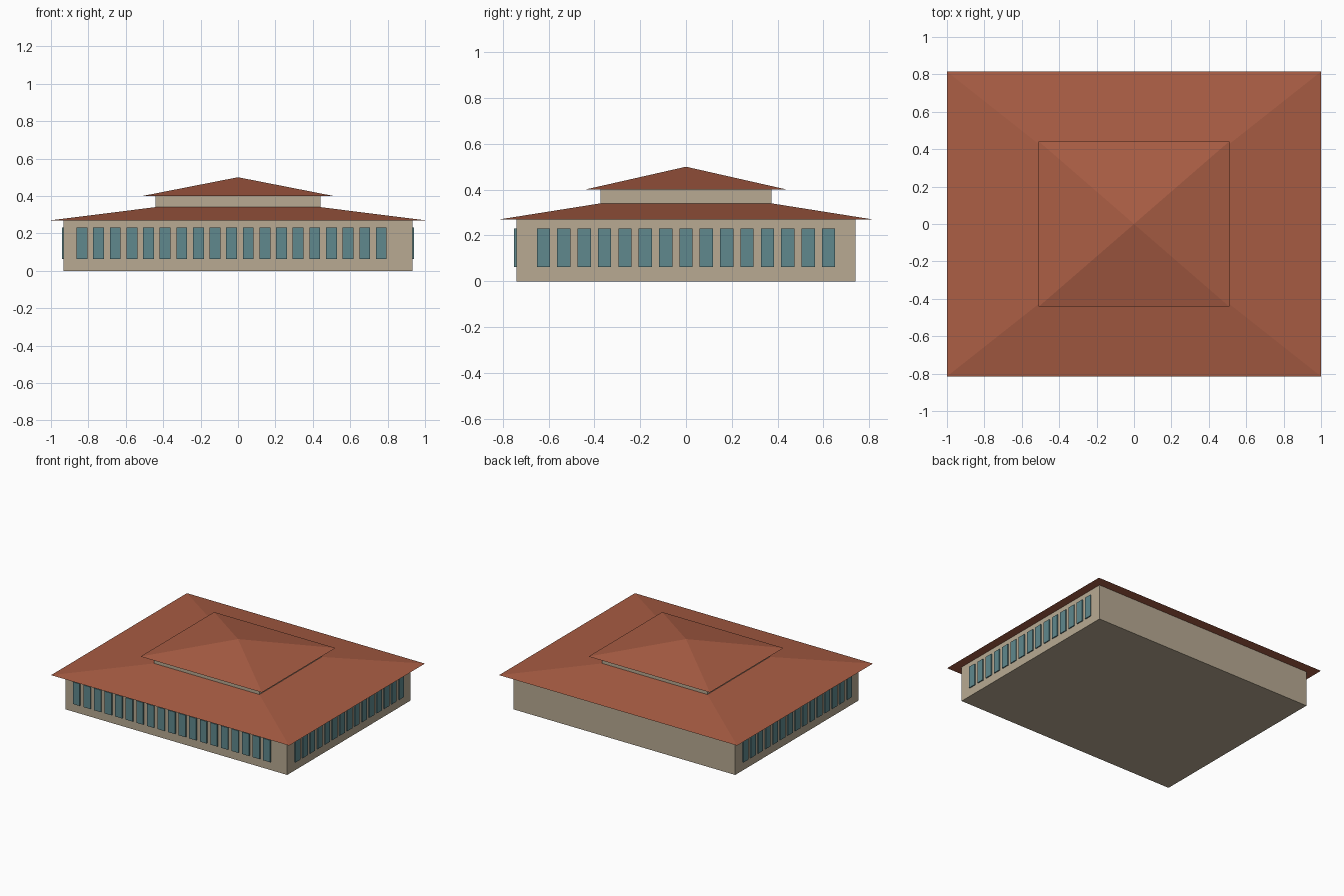
import bpy

if "Cube" in bpy.data.objects:
    bpy.data.objects.remove(bpy.data.objects["Cube"])


def material(name, rgb):
    m = bpy.data.materials.new(name)
    m.diffuse_color = (*rgb, 1)
    m.use_nodes = True
    m.node_tree.nodes["Principled BSDF"].inputs["Base Color"].default_value = m.diffuse_color
    return m


WALL = material("beige_wall", (0.48, 0.40, 0.29))
ROOF = material("terracotta", (0.40, 0.11, 0.058))
GLASS = material("teal_glass", (0.115, 0.25, 0.27))


def tapered(name, low, high, z0, z1, mat, centre=(0, 0)):
    """Solid between two rectangles given as half sizes; high=None makes a point."""
    signs = [(-1, -1), (1, -1), (1, 1), (-1, 1)]
    cx, cy = centre
    verts = [(cx + sx * low[0], cy + sy * low[1], z0) for sx, sy in signs]
    faces = [(3, 2, 1, 0)]
    if high is None:
        verts.append((cx, cy, z1))
        faces += [(i, (i + 1) % 4, 4) for i in range(4)]
    else:
        verts += [(cx + sx * high[0], cy + sy * high[1], z1) for sx, sy in signs]
        faces += [(i, (i + 1) % 4, (i + 1) % 4 + 4, i + 4) for i in range(4)]
        faces.append((4, 5, 6, 7))
    mesh = bpy.data.meshes.new(name)
    mesh.from_pydata(verts, [], faces)
    mesh.materials.append(mat)
    ob = bpy.data.objects.new(name, mesh)
    bpy.context.collection.objects.link(ob)
    return ob


# Walls of the two tiers
tapered("lower_walls", (0.932, 0.74), (0.932, 0.74), 0, 0.27, WALL)
tapered("upper_walls", (0.442, 0.374), (0.442, 0.374), 0.34, 0.40, WALL)

# Hipped skirt roof and pyramid cap
tapered("lower_roof", (1.0, 0.815), (0.442, 0.374), 0.27, 0.34, ROOF)
tapered("upper_roof", (0.51, 0.442), None, 0.40, 0.50, ROOF)

# Window strips: front, then both sides (the back is blank)
PITCH = 0.0889
W, D = 0.029, 0.01
for i in range(19):
    tapered(f"front_window_{i + 1}", (W, D), (W, D), 0.063, 0.23, GLASS,
            (-0.834 + i * PITCH, -0.74))
for side, sx in (("left", -1), ("right", 1)):
    for i in range(15):
        tapered(f"{side}_window_{i + 1}", (D, W), (D, W), 0.063, 0.23, GLASS,
                (sx * 0.93, (i - 7) * PITCH))
